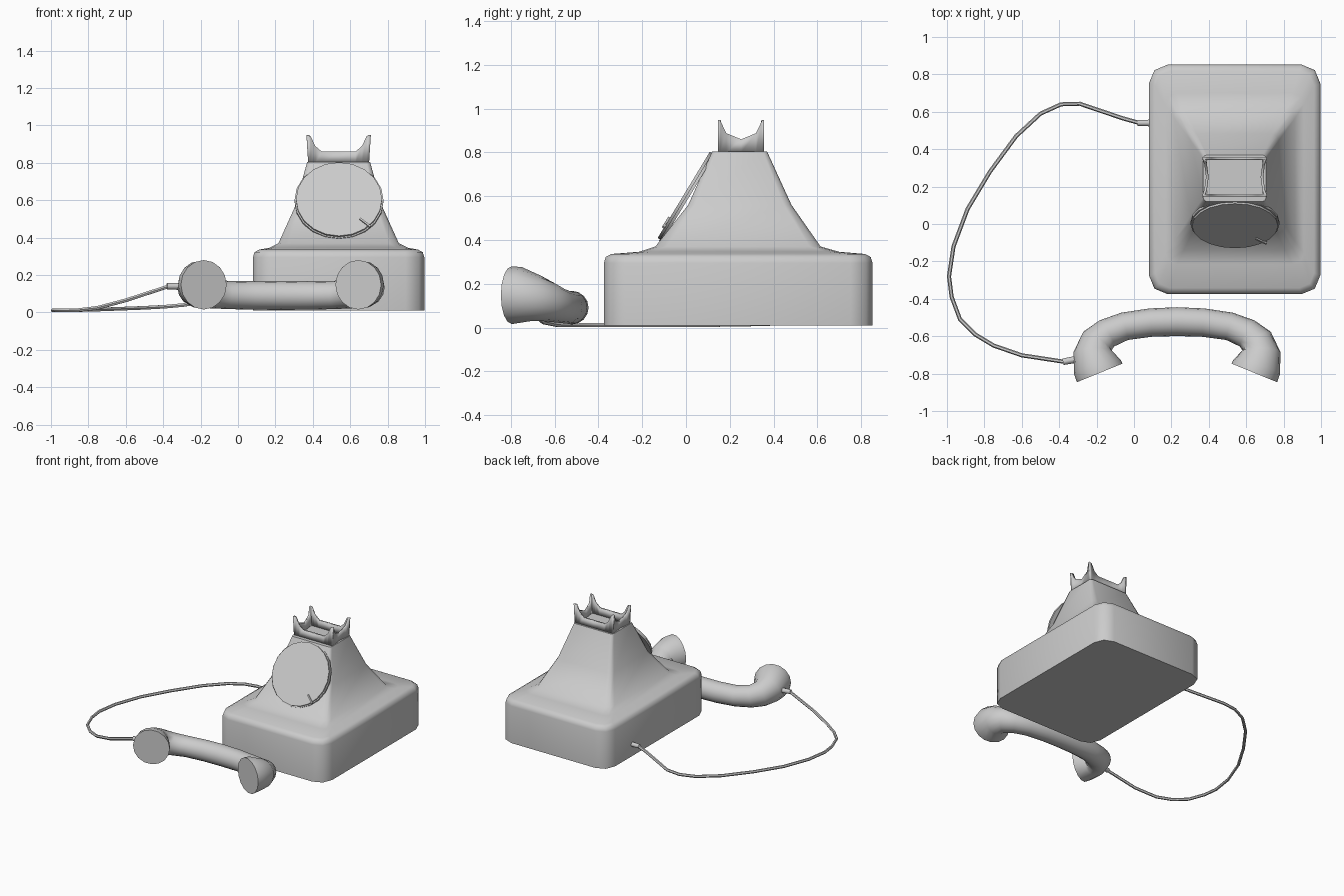
import bpy, bmesh, math
from mathutils import Vector, Matrix

if "Cube" in bpy.data.objects:
    bpy.data.objects.remove(bpy.data.objects["Cube"])


def finish(name, bm, angle=35):
    bmesh.ops.recalc_face_normals(bm, faces=bm.faces)
    me = bpy.data.meshes.new(name)
    bm.to_mesh(me)
    bm.free()
    ob = bpy.data.objects.new(name, me)
    bpy.context.collection.objects.link(ob)
    bpy.ops.object.select_all(action='DESELECT')
    bpy.context.view_layer.objects.active = ob
    ob.select_set(True)
    bpy.ops.object.shade_smooth_by_angle(angle=math.radians(angle))
    return ob


def loft(name, rings, caps=True, angle=35):
    bm = bmesh.new()
    rows = [[bm.verts.new(p) for p in r] for r in rings]
    n = len(rows[0])
    for a, b in zip(rows, rows[1:]):
        for i in range(n):
            j = (i + 1) % n
            bm.faces.new((a[i], a[j], b[j], b[i]))
    if caps:
        bm.faces.new(rows[0])
        bm.faces.new(rows[-1])
    return finish(name, bm, angle)


def rounded_rect(z, hx, y0, y1, r, seg=2, cx=0.538):
    pts = []
    corners = [(cx + hx - r, y1 - r), (cx - hx + r, y1 - r),
               (cx - hx + r, y0 + r), (cx + hx - r, y0 + r)]
    for k, (x, y) in enumerate(corners):
        for s in range(seg + 1):
            a = math.pi / 2 * (k + s / seg)
            pts.append((x + r * math.cos(a), y + r * math.sin(a), z))
    return pts


def sweep(name, path, radii, sides, start=None, end=None):
    path = [Vector(p) for p in path]
    rings = []
    for i, p in enumerate(path):
        t = path[min(i + 1, len(path) - 1)] - path[max(i - 1, 0)]
        if i == 0 and start:
            t = Vector(start)
        if i == len(path) - 1 and end:
            t = Vector(end)
        t.normalize()
        side = t.cross(Vector((0, 0, 1))).normalized()
        up = side.cross(t)
        rings.append([p + radii[i] * (side * math.cos(a) + up * math.sin(a))
                      for a in (2 * math.pi * k / sides for k in range(sides))])
    return loft(name, rings, angle=50)


# Housing: rounded base flaring into a tapered tower
sections = [
    (0.01, 0.458, -0.375, 0.852, 0.10),
    (0.295, 0.458, -0.375, 0.852, 0.10),
    (0.322, 0.450, -0.367, 0.844, 0.095),
    (0.336, 0.425, -0.342, 0.819, 0.08),
    (0.346, 0.370, -0.215, 0.700, 0.06),
    (0.370, 0.322, -0.140, 0.615, 0.05),
    (0.560, 0.236, 0.010, 0.482, 0.035),
    (0.805, 0.168, 0.120, 0.370, 0.02),
]
loft("housing", [rounded_rect(*s) for s in sections], angle=50)

# Cradle: thin wall rising to a prong at each corner (quarter outline, mirrored)
quarter = [(0.0, 0.105, 0.86), (0.09, 0.105, 0.86), (0.125, 0.105, 0.89),
           (0.150, 0.105, 0.943), (0.172, 0.105, 0.948), (0.172, 0.095, 0.945),
           (0.162, 0.068, 0.888), (0.153, 0.0, 0.86)]
outline = []
for sx, sy, flip in ((1, -1, False), (1, 1, True), (-1, 1, False), (-1, -1, True)):
    q = quarter[::-1] if flip else quarter
    outline += [(sx * x, sy * y, z) for x, y, z in q[:-1]]
CX, CY = 0.538, 0.252
low = [(CX + max(-0.163, min(0.163, x)), CY + y, 0.80) for x, y, z in outline]
top = [(CX + x, CY + y, z) for x, y, z in outline]
cradle = loft("cradle", [low, top], caps=False)
mod = cradle.modifiers.new("wall", 'SOLIDIFY')
mod.thickness = 0.014
mod.offset = -1

# Dial: tilted backing ring, finger wheel and finger stop
tilt = Matrix.Translation((0.54, 0.0, 0.60)) @ Matrix.Rotation(math.radians(58.8), 4, 'X')


def disc(name, r, z0, z1):
    bm = bmesh.new()
    bmesh.ops.create_cone(bm, cap_ends=True, segments=20, radius1=r, radius2=r,
                          depth=z1 - z0,
                          matrix=tilt @ Matrix.Translation((0, 0, (z0 + z1) / 2)))
    finish(name, bm)


disc("dial_backing", 0.238, -0.014, 0.0)
disc("dial_wheel", 0.230, 0.0, 0.012)
bm = bmesh.new()
bmesh.ops.create_cube(bm, size=1, matrix=tilt @ Matrix.Translation((0.14, -0.15, 0.014))
                      @ Matrix.Rotation(math.radians(-42), 4, 'Z')
                      @ Matrix.Diagonal((0.075, 0.010, 0.014, 1)))
finish("finger_stop", bm)

# Handset: swept handle swelling into two cups, right half mirrors the left
half = [(-0.183, -0.796, 0.148, 0.132), (-0.196, -0.765, 0.147, 0.130),
        (-0.218, -0.685, 0.133, 0.106), (-0.198, -0.630, 0.117, 0.091),
        (-0.145, -0.585, 0.102, 0.080), (-0.050, -0.547, 0.093, 0.075),
        (0.090, -0.527, 0.091, 0.076), (0.230, -0.522, 0.091, 0.077)]
full = half + [(0.46 - x, y, z, r) for x, y, z, r in half[-2::-1]]
sweep("handset", [p[:3] for p in full], [p[3] for p in full], 16,
      start=(-0.378, 0.926, 0), end=(-0.378, -0.926, 0))

# Cord and its two end sleeves
cord = [(0.03, 0.54, 0.10), (-0.06, 0.565, 0.085), (-0.29, 0.643, 0.040),
        (-0.39, 0.64, 0.031), (-0.50, 0.59, 0.025), (-0.63, 0.47, 0.020),
        (-0.77, 0.28, 0.015), (-0.89, 0.08, 0.012), (-0.965, -0.12, 0.011),
        (-0.989, -0.28, 0.011), (-0.975, -0.39, 0.011), (-0.93, -0.51, 0.011),
        (-0.85, -0.59, 0.013), (-0.75, -0.65, 0.025), (-0.60, -0.702, 0.065),
        (-0.37, -0.737, 0.14)]
sweep("cord", cord, [0.011] * len(cord), 6)
sweep("housing_sleeve", [(0.10, 0.54, 0.10), (0.02, 0.54, 0.10)], [0.018, 0.016], 8)
sweep("handset_sleeve", [(-0.28, -0.718, 0.14), (-0.38, -0.737, 0.14)], [0.020, 0.017], 8)
